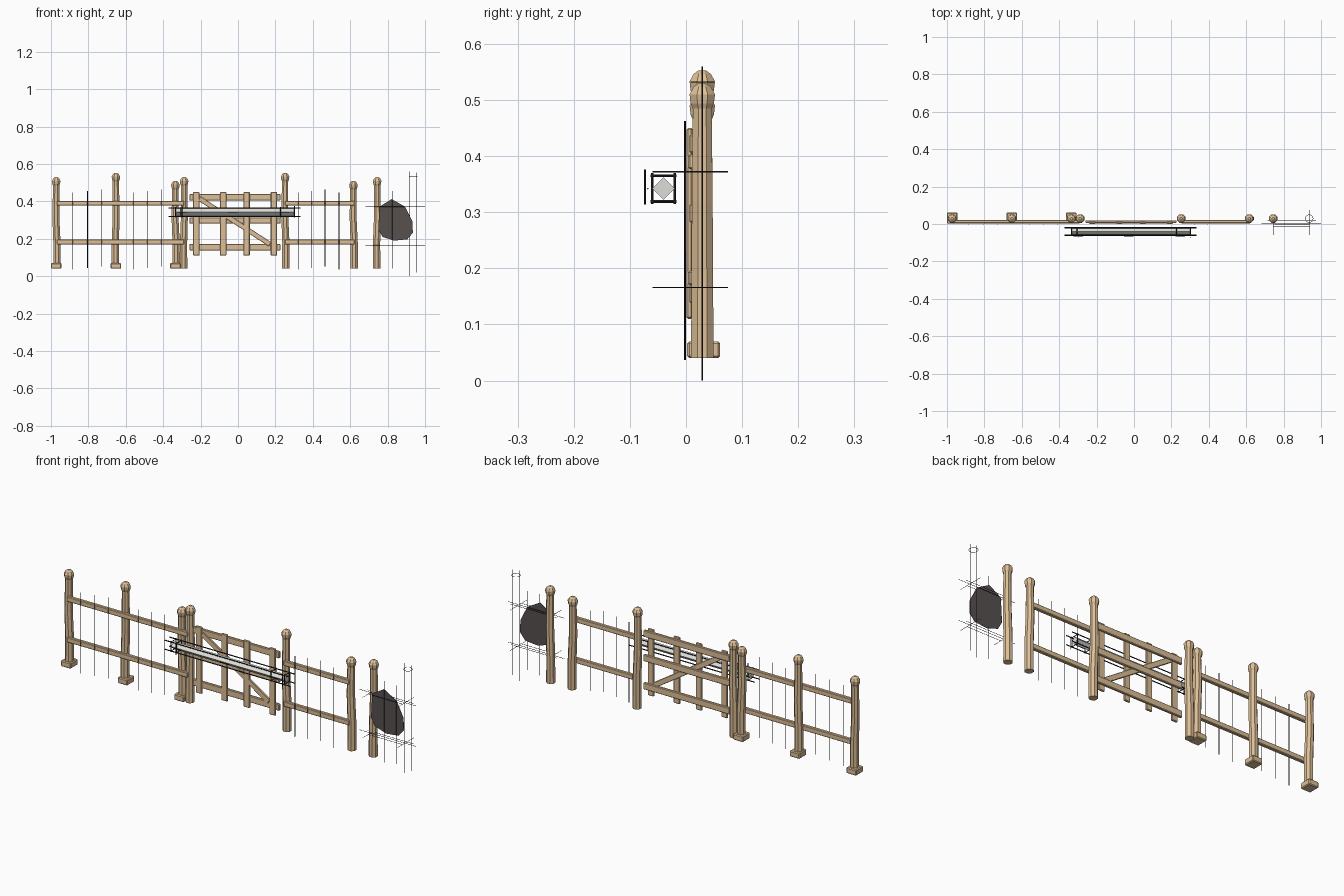
import bpy, bmesh, math
from mathutils import Vector, Matrix

if "Cube" in bpy.data.objects:
    bpy.data.objects.remove(bpy.data.objects["Cube"])


def material(name, rgb):
    m = bpy.data.materials.new(name)
    m.diffuse_color = (*rgb, 1)
    m.use_nodes = True
    m.node_tree.nodes["Principled BSDF"].inputs["Base Color"].default_value = m.diffuse_color
    return m


WOOD = material("wood", (0.72, 0.52, 0.31))
DARK = material("dark", (0.02, 0.02, 0.02))
SLATE = material("slate", (0.095, 0.082, 0.078))
PALE = material("pale_grey", (0.72, 0.72, 0.69))


def finish(name, bm, mat):
    bmesh.ops.recalc_face_normals(bm, faces=bm.faces)
    me = bpy.data.meshes.new(name)
    bm.to_mesh(me)
    bm.free()
    me.materials.append(mat)
    ob = bpy.data.objects.new(name, me)
    bpy.context.collection.objects.link(ob)
    return ob


def box(name, x, y, z, mat=WOOD, bevel=0.0):
    """Box from (min, max) ranges."""
    bm = bmesh.new()
    bmesh.ops.create_cube(bm, size=1)
    for v in bm.verts:
        v.co = Vector([(r[0] + r[1]) / 2 + c * (r[1] - r[0]) for r, c in zip((x, y, z), v.co)])
    if bevel:
        bmesh.ops.bevel(bm, geom=bm.edges[:], offset=bevel, segments=1, affect='EDGES')
    return finish(name, bm, mat)


def rod(name, a, b, r, mat=DARK, sides=4):
    """Thin bar between two points."""
    a, b = Vector(a), Vector(b)
    d = b - a
    bm = bmesh.new()
    mtx = Matrix.Translation((a + b) / 2) @ d.to_track_quat('Z', 'Y').to_matrix().to_4x4()
    bmesh.ops.create_cone(bm, cap_ends=True, segments=sides, radius1=r, radius2=r,
                          depth=d.length, matrix=mtx)
    return finish(name, bm, mat)


def lathe(name, x, y, rings, sides, mat):
    """Stacked rings (z, radius, x shift) closed at both ends."""
    bm = bmesh.new()
    loops = [[bm.verts.new((x + dx + r * math.cos(2 * math.pi * (i + .5) / sides),
                            y + r * math.sin(2 * math.pi * (i + .5) / sides), z))
              for i in range(sides)] for z, r, dx in rings]
    for lo, hi in zip(loops, loops[1:]):
        for i in range(sides):
            j = (i + 1) % sides
            bm.faces.new((lo[i], lo[j], hi[j], hi[i]))
    bm.faces.new(loops[0])
    bm.faces.new(loops[-1])
    return finish(name, bm, mat)


# Slightly crooked posts with faceted ball caps
POST_Y = 0.029
posts = [(-0.972, 0.53), (-0.653, 0.553), (-0.335, 0.51), (-0.288, 0.53),
         (0.252, 0.553), (0.617, 0.51), (0.744, 0.53)]
for i, (x, top) in enumerate(posts):
    s = 0.004 if i in (0, 2, 4, 5) else -0.003
    lathe("post", x, POST_Y, [(0.04, 0.0215, s), (0.18, 0.021, s), (0.32, 0.02, -s * .5),
                              (top - 0.03, 0.018, 0)], 8, WOOD)
    lathe("post_cap", x, POST_Y, [(top - 0.046, 0.018, 0), (top - 0.036, 0.0225, 0),
                                  (top - 0.02, 0.0245, 0), (top - 0.007, 0.017, 0),
                                  (top, 0.007, 0)], 8, WOOD)
    if i < 3:
        box("post_base", (x - 0.028, x + 0.028), (0.002, 0.061), (0.04, 0.07), WOOD, 0.004)

# Fence rails
for x0, x1 in ((-0.968, -0.288), (0.252, 0.622)):
    for z in (0.39, 0.183):
        box("fence_rail", (x0, x1), (0.004, 0.022), (z - 0.013, z + 0.013), WOOD, 0.003)

# Thin wires hanging in the fence panels, staggered in height
for i, x in enumerate((-0.883, -0.805, -0.728, -0.56, -0.485, -0.41, 0.322, 0.395, 0.465, 0.54)):
    d = 0.008 * (i % 3 - 1)
    rod("fence_wire", (x, -0.002, 0.045 + d), (x, -0.002, 0.455 + d), 0.0018)

# Gate
for z in (0.422, 0.298, 0.155):
    box("gate_rail", (-0.26, 0.227), (0.006, 0.02), (z - 0.017, z + 0.017), WOOD, 0.003)
for x in (-0.223, -0.079, 0.046, 0.192):
    box("gate_pale", (x - 0.017, x + 0.017), (0.001, 0.012), (0.11, 0.45), WOOD, 0.003)
brace = box("gate_brace", (-0.225, 0.225), (-0.006, 0.006), (-0.013, 0.013), WOOD, 0.002)
brace.location = (-0.018, 0.008, 0.293)
brace.rotation_euler = (0, math.atan2(0.24, 0.37), 0)

# Latch bar: pale diamond rod inside a dark open frame
rod("latch_rod", (-0.335, -0.04, 0.342), (0.305, -0.04, 0.342), 0.02, PALE)
for y in (-0.06, -0.02):
    for z in (0.319, 0.365):
        rod("latch_frame_long", (-0.372, y, z), (0.334, y, z), 0.003)
for x in (-0.335, -0.305, 0.228, 0.303):
    for y in (-0.06, -0.02):
        rod("latch_frame_upright", (x, y, 0.315), (x, y, 0.37), 0.0025)
    for z in (0.319, 0.365):
        rod("latch_frame_cross", (x, -0.063, z), (x, -0.017, z), 0.0025)
for x in (-0.298, -0.028, 0.247):
    rod("latch_tick", (x - 0.025, -0.068, 0.342), (x + 0.025, -0.068, 0.342), 0.0015)
for x in (-0.298, 0.302):
    rod("latch_tick_upright", (x, -0.073, 0.314), (x, -0.073, 0.376), 0.002)

# Flat dark slab at the right end
outline = [(0.75, 0.25), (0.773, 0.21), (0.835, 0.19), (0.905, 0.197), (0.935, 0.232),
           (0.932, 0.295), (0.893, 0.372), (0.822, 0.412), (0.757, 0.372)]
bm = bmesh.new()
f = bm.faces.new([bm.verts.new((x, -0.002, z)) for x, z in outline])
ext = bmesh.ops.extrude_face_region(bm, geom=[f])
for v in ext["geom"]:
    if isinstance(v, bmesh.types.BMVert):
        v.co.y += 0.002
finish("dark_slab", bm, SLATE)

# Wire outline of the missing end post and panel
R = 0.0011
for x, y, z0, z1 in ((0.918, POST_Y, 0.0, 0.56), (0.955, POST_Y, 0.02, 0.555),
                     (0.825, -0.002, 0.04, 0.455), (0.893, -0.002, 0.05, 0.45)):
    rod("outline_upright", (x, y, z0), (x, y, z1), R)
for z in (0.372, 0.166):
    rod("outline_rail", (0.682, 0.004, z), (1.0, 0.004, z), R)
    rod("outline_rail_back", (0.715, 0.02, z), (0.972, 0.02, z), R)
    rod("outline_rail_front", (0.742, -0.015, z), (0.94, -0.015, z), R)
    rod("outline_cross", (0.744, -0.06, z), (0.744, 0.02, z), R)
    rod("outline_cross", (0.937, -0.06, z), (0.937, 0.075, z), R)
N = 10
ring = [(0.937 + 0.021 * math.cos(2 * math.pi * i / N),
         POST_Y + 0.021 * math.sin(2 * math.pi * i / N), 0.532) for i in range(N)]
for i in range(N):
    rod("outline_ring", ring[i], ring[(i + 1) % N], R)
